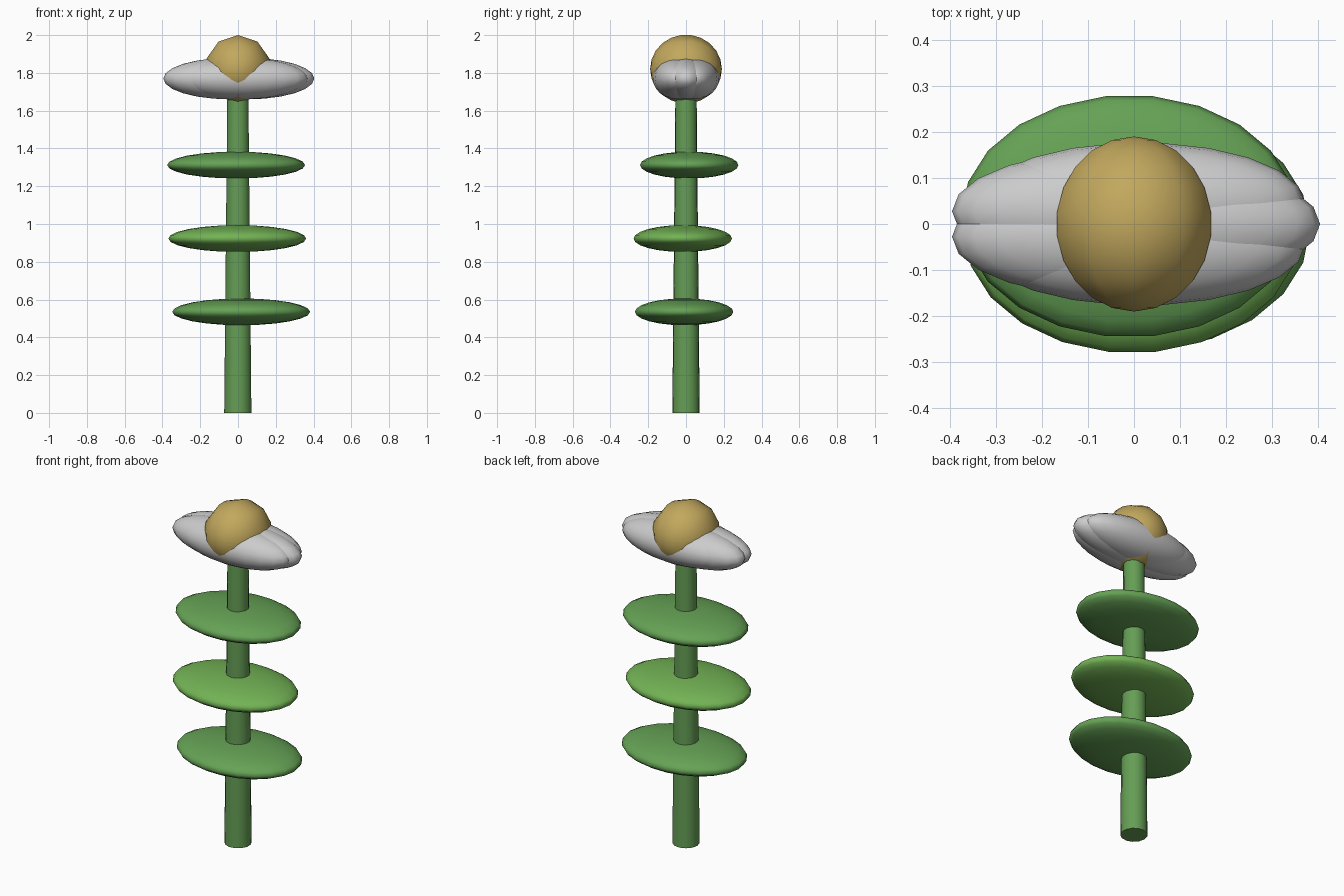
import bpy, bmesh, math
from mathutils import Matrix

if "Cube" in bpy.data.objects:
    bpy.data.objects.remove(bpy.data.objects["Cube"])


def material(name, rgb):
    m = bpy.data.materials.new(name)
    m.diffuse_color = (*rgb, 1)
    m.use_nodes = True
    m.node_tree.nodes["Principled BSDF"].inputs["Base Color"].default_value = m.diffuse_color
    return m


def finish(bm, name, mat=None, smooth=True):
    me = bpy.data.meshes.new(name)
    bm.to_mesh(me)
    bm.free()
    ob = bpy.data.objects.new(name, me)
    bpy.context.collection.objects.link(ob)
    if mat:
        me.materials.append(mat)
    if smooth:
        me.shade_smooth()
    return ob


def ellipsoid(name, centre, radii, mat=None, segs=22, rings=12, axis='Z'):
    # unit sphere turned to its facet direction, then stretched
    bm = bmesh.new()
    turn = Matrix.Rotation(math.pi / 2, 4, axis)
    bmesh.ops.create_uvsphere(bm, u_segments=segs, v_segments=rings, radius=1,
                              matrix=Matrix.Diagonal((*radii, 1)) @ turn)
    ob = finish(bm, name, mat)
    ob.location = centre
    return ob


stem_green = material("stem_green", (0.13, 0.34, 0.09))
leaf_green = material("leaf_green", (0.13, 0.36, 0.09))
bright_green = material("bright_green", (0.17, 0.45, 0.09))
gold = material("gold", (0.54, 0.39, 0.11))

# tapered stem
bm = bmesh.new()
bmesh.ops.create_cone(bm, cap_ends=True, segments=13, radius1=0.073, radius2=0.056,
                      depth=1.75, matrix=Matrix.Translation((0, 0, 0.875))
                      @ Matrix.Rotation(math.pi / 2, 4, 'Z'))
stem = finish(bm, "stem", stem_green, False)
bpy.context.view_layer.objects.active = stem
stem.select_set(True)
bpy.ops.object.shade_smooth_by_angle(angle=math.radians(40))

# three flat leaves threaded on the stem
leaves = [("lower_leaf", (0.017, -0.01, 0.535), leaf_green),
          ("middle_leaf", (-0.004, -0.017, 0.923), bright_green),
          ("upper_leaf", (-0.01, 0.017, 1.312), leaf_green)]
for name, centre, mat in leaves:
    ellipsoid(name, centre, (0.365, 0.263, 0.071), mat)

# five overlapping petals set on a small ring
for i in range(5):
    a = math.tau * i / 5
    ellipsoid(f"petal_{i + 1}", (0.047 * math.cos(a), 0.047 * math.sin(a), 1.77),
              (0.357, 0.132, 0.11))

# flower centre, poles facing front and back
ellipsoid("flower_centre", (0, 0, 1.82), (0.177, 0.19, 0.182), gold, 10, 11, 'X')
